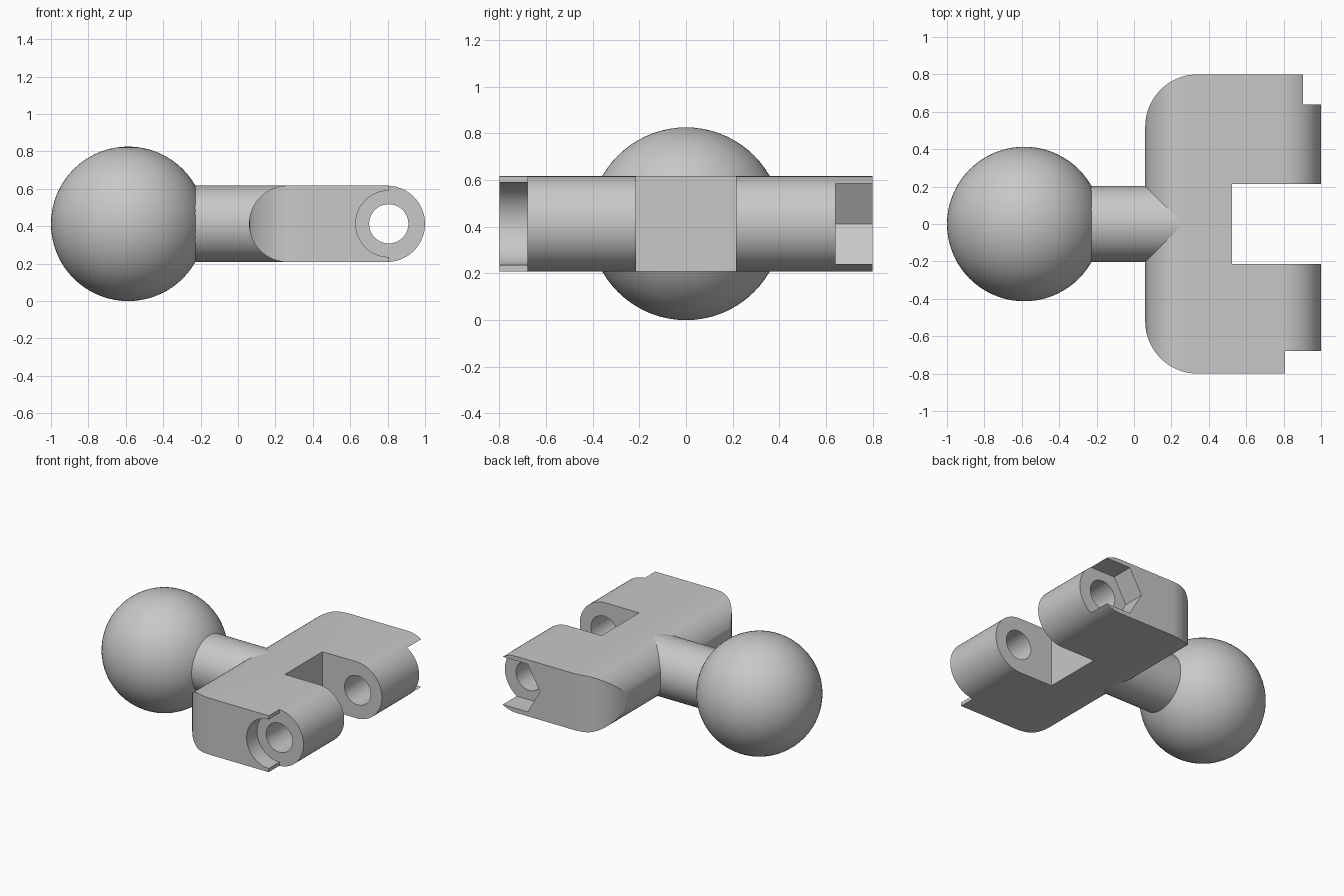
import bpy
import bmesh
from math import cos, sin, pi, radians
from mathutils import Matrix, Vector

cube = bpy.data.objects.get("Cube")
if cube:
    bpy.data.objects.remove(cube, do_unlink=True)

MID = 0.413      # height of the common centre plane
R = 0.204        # half thickness of the yoke and neck radius
PIVOT = 0.806    # x of the pin hole
NOSE = 0.263     # x of the rounded rear axis

grey = bpy.data.materials.new("light_grey")
grey.use_nodes = True
grey.diffuse_color = (0.58, 0.58, 0.58, 1)
grey.node_tree.nodes["Principled BSDF"].inputs["Base Color"].default_value = grey.diffuse_color


def arc(cx, cy, r, start, end, n):
    """Points along an arc, angles in degrees."""
    angles = [radians(start + (end - start) * i / n) for i in range(n + 1)]
    return [(cx + r * cos(a), cy + r * sin(a)) for a in angles]


def make_object(name, bm):
    bmesh.ops.recalc_face_normals(bm, faces=bm.faces)
    mesh = bpy.data.meshes.new(name)
    bm.to_mesh(mesh)
    bm.free()
    mesh.materials.append(grey)
    obj = bpy.data.objects.new(name, mesh)
    bpy.context.collection.objects.link(obj)
    return obj


def prism(name, points, axis, low, high):
    """Extrude an outline: xz points along y, or xy points along z."""
    bm = bmesh.new()
    if axis == "y":
        verts = [bm.verts.new((u, low, v)) for u, v in points]
        step = Vector((0, high - low, 0))
    else:
        verts = [bm.verts.new((u, v, low)) for u, v in points]
        step = Vector((0, 0, high - low))
    face = bm.faces.new(verts)
    grown = bmesh.ops.extrude_face_region(bm, geom=[face])["geom"]
    bmesh.ops.translate(bm, vec=step, verts=[g for g in grown if isinstance(g, bmesh.types.BMVert)])
    return make_object(name, bm)


def carve(obj, cutter, operation="DIFFERENCE"):
    cutter.hide_render = True
    mod = obj.modifiers.new("carve", "BOOLEAN")
    mod.operation = operation
    mod.solver = "EXACT"
    mod.object = cutter
    bpy.context.view_layer.objects.active = obj
    bpy.ops.object.modifier_apply(modifier=mod.name)
    bpy.data.objects.remove(cutter, do_unlink=True)


def smooth(obj, angle):
    bpy.ops.object.select_all(action="DESELECT")
    obj.select_set(True)
    bpy.context.view_layer.objects.active = obj
    bpy.ops.object.shade_smooth_by_angle(angle=radians(angle))


def rectangle(x0, x1, y0, y1):
    return [(x0, y0), (x1, y0), (x1, y1), (x0, y1)]


# Yoke: slab with rounded front and rear edges
side = arc(1 - R, MID, R, -90, 90, 32) + arc(NOSE, MID, R, 90, 270, 32)
yoke = prism("yoke", side, "y", -0.8, 0.8)

# Rounded rear corners seen from above
plan = [(1.2, -0.9), (1.2, 0.9), (0.34, 0.9)]
plan = [(1.2, -0.8), (1.2, 0.8)] + arc(0.34, 0.52, 0.28, 90, 180, 20) + arc(0.34, -0.52, 0.28, 180, 270, 20)
carve(yoke, prism("plan_cutter", plan, "z", -0.1, 1), "INTERSECT")

# Slot between the two lugs
carve(yoke, prism("slot_cutter", rectangle(0.525, 1.2, -0.215, 0.215), "z", -0.1, 1))

# Round bolt head seat, open toward the tip
head = arc(PIVOT, MID, 0.177, 0, 360, 48)[:-1]
carve(yoke, prism("head_cutter", head, "y", -0.9, -0.68))
carve(yoke, prism("head_tip_cutter", rectangle(PIVOT, 1.2, -0.9, -0.68), "z", -0.1, 1))

# Hexagonal nut seat, open toward the tip
nut = arc(PIVOT, MID, 0.199, 0, 360, 6)[:-1]
carve(yoke, prism("nut_cutter", nut, "y", 0.64, 0.9))
carve(yoke, prism("nut_tip_cutter", rectangle(0.905, 1.2, 0.64, 0.9), "z", -0.1, 1))

# Pin hole through both lugs
hole = arc(PIVOT, MID, 0.105, 0, 360, 40)[:-1]
carve(yoke, prism("hole_cutter", hole, "y", -1, 1))
smooth(yoke, 25)

# Neck joining the ball and the yoke
bm = bmesh.new()
start, end = -0.4, NOSE
bmesh.ops.create_cone(
    bm, cap_ends=True, segments=64, radius1=R, radius2=R, depth=end - start,
    matrix=Matrix.Translation(((start + end) / 2, 0, MID)) @ Matrix.Rotation(pi / 2, 4, "Y"))
neck = make_object("neck", bm)
smooth(neck, 30)

# Ball
bm = bmesh.new()
bmesh.ops.create_uvsphere(
    bm, u_segments=72, v_segments=36, radius=MID,
    matrix=Matrix.Translation((MID - 1, 0, MID)))
ball = make_object("ball", bm)
smooth(ball, 30)
